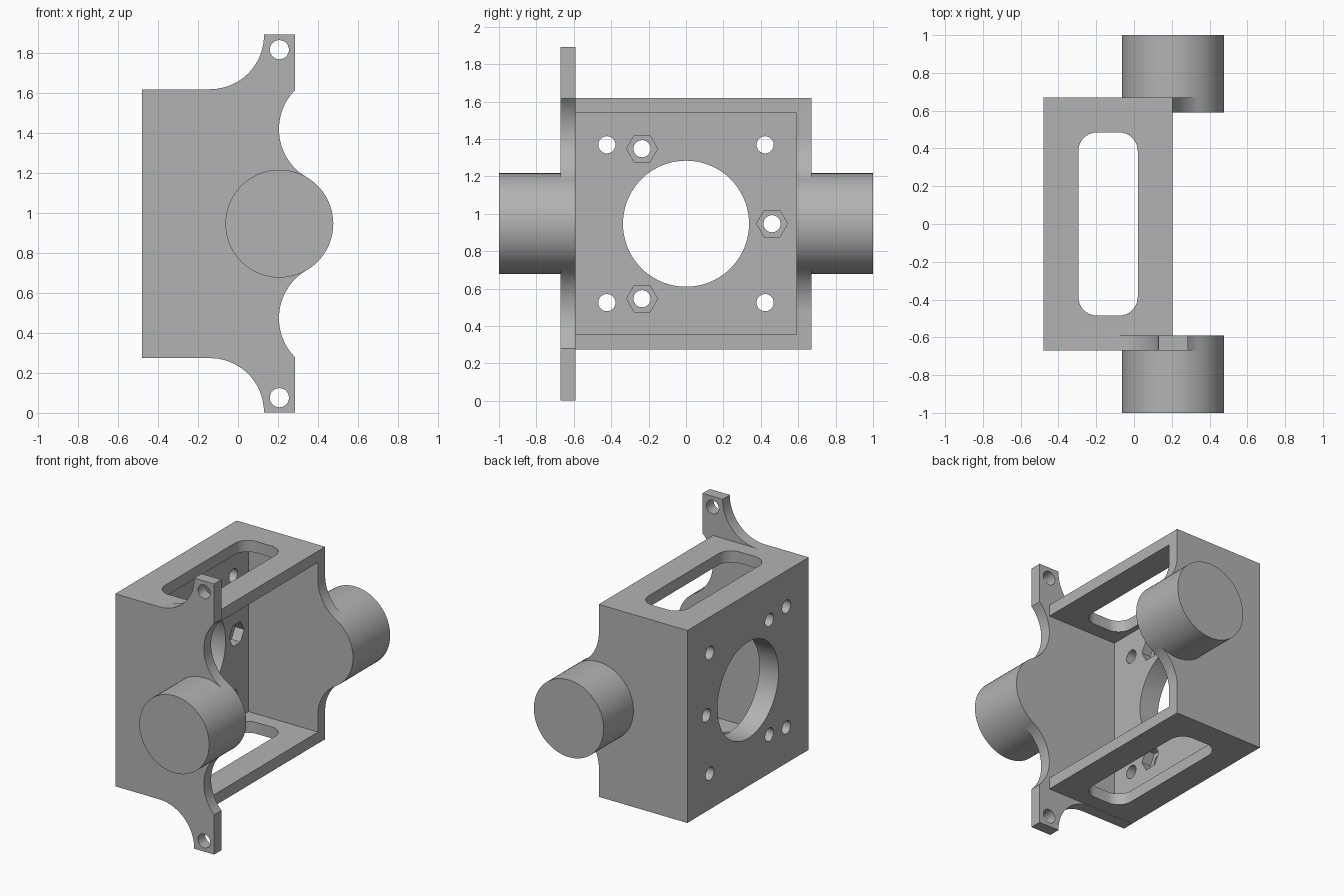
import bpy, bmesh
from math import sin, cos, pi, radians, atan2, hypot

if "Cube" in bpy.data.objects:
    bpy.data.objects.remove(bpy.data.objects["Cube"], do_unlink=True)

MID = 0.947              # height of the mirror plane
PIVOT_X, PIVOT_R = 0.207, 0.27
LEFT, RIGHT = -0.48, 0.205
BOTTOM, TOP = 0.275, 1.62
OUTER, INNER = 0.67, 0.59
WALL_X = -0.332          # inner face of the thick wall

grey = bpy.data.materials.new("plain_grey")
grey.use_nodes = True
colour = (0.45, 0.45, 0.45, 1)
grey.diffuse_color = colour
grey.node_tree.nodes["Principled BSDF"].inputs["Base Color"].default_value = colour


def arc(cx, cy, r, start, end, steps):
    angles = [start + (end - start) * i / steps for i in range(steps + 1)]
    return [(cx + r * cos(a), cy + r * sin(a)) for a in angles]


def circle(cx, cy, r, sides):
    return arc(cx, cy, r, 0, 2 * pi, sides)[:-1]


def rect(a0, a1, b0, b1):
    return [(a0, b0), (a1, b0), (a1, b1), (a0, b1)]


def prism(name, outline, axis, lo, hi):
    """Extrude a 2D outline along an axis; the outline uses the other two axes."""
    def place(p, d):
        return {"x": (d, p[0], p[1]), "y": (p[0], d, p[1]), "z": (p[0], p[1], d)}[axis]
    bm = bmesh.new()
    low = [bm.verts.new(place(p, lo)) for p in outline]
    high = [bm.verts.new(place(p, hi)) for p in outline]
    bm.faces.new(low)
    bm.faces.new(high)
    for i in range(len(low)):
        j = (i + 1) % len(low)
        bm.faces.new((low[i], low[j], high[j], high[i]))
    bmesh.ops.recalc_face_normals(bm, faces=bm.faces)
    mesh = bpy.data.meshes.new(name)
    bm.to_mesh(mesh)
    bm.free()
    mesh.materials.append(grey)
    obj = bpy.data.objects.new(name, mesh)
    bpy.context.collection.objects.link(obj)
    return obj


def combine(body, tool, operation):
    mod = body.modifiers.new("combine", "BOOLEAN")
    mod.operation, mod.solver, mod.object = operation, "EXACT", tool
    bpy.context.view_layer.update()
    graph = bpy.context.evaluated_depsgraph_get()
    result = bpy.data.meshes.new_from_object(body.evaluated_get(graph))
    body.modifiers.clear()
    body.data = result
    bpy.data.objects.remove(tool, do_unlink=True)


def mirrored(half):
    return half + [(x, 2 * MID - z) for x, z in reversed(half)]


# Side plate outlines: concave flare running tangent into the pivot
FLARE_R, FLARE_Z = 0.278, 1.42
flare_x = RIGHT + FLARE_R
to_pivot = pi + atan2(FLARE_Z - MID, flare_x - PIVOT_X)


def flare(start):
    return arc(flare_x, FLARE_Z, FLARE_R, start, to_pivot, 20)


back_half = [(LEFT, TOP), (RIGHT, TOP)] + flare(pi)
EAR_TOP, EAR_R = 1.893, 0.27
ear = arc(-0.14, TOP + EAR_R, EAR_R, -pi / 2, 0, 20)
front_half = [(LEFT, TOP)] + ear + [(0.13, EAR_TOP), (0.285, EAR_TOP)] + flare(radians(135.4))

# Open box
body = prism("bracket_body", rect(LEFT, RIGHT, BOTTOM, TOP), "y", -OUTER, OUTER)
combine(body, prism("cavity", rect(WALL_X, 0.6, 0.355, 1.54), "y", -INNER, INNER), "DIFFERENCE")

# Side plates and pivots
for name, half, side in (("front", front_half, -1), ("back", back_half, 1)):
    plate = prism(name + "_plate", mirrored(half), "y", side * INNER, side * OUTER)
    combine(body, plate, "UNION")
    pivot = prism(name + "_pivot", circle(PIVOT_X, MID, PIVOT_R, 72), "y", side * INNER, side)
    combine(body, pivot, "UNION")

# Rounded slot through top and bottom walls
slot = []
for x, y, a in ((-0.08, 0.385, 0), (-0.195, 0.385, 1), (-0.195, -0.385, 2), (-0.08, -0.385, 3)):
    slot += arc(x, y, 0.1, a * pi / 2, (a + 1) * pi / 2, 10)
combine(body, prism("slot_cutter", slot, "z", 0.1, 1.8), "DIFFERENCE")

# Large opening, screw holes and nut pockets in the thick wall
HOLE_R = 0.046
combine(body, prism("opening", circle(0, MID, 0.337, 80), "x", -0.6, -0.2), "DIFFERENCE")
nuts = [(-0.235, MID + 0.401), (-0.235, MID - 0.401), (0.46, MID)]
screws = [(y, MID + z) for y in (-0.423, 0.423) for z in (-0.422, 0.422)]
for y, z in nuts:
    combine(body, prism("nut_pocket", circle(y, z, 0.083, 6), "x", WALL_X - 0.07, -0.2), "DIFFERENCE")
for y, z in nuts + screws:
    combine(body, prism("screw_hole", circle(y, z, HOLE_R, 28), "x", -0.6, -0.2), "DIFFERENCE")

# Ear holes
for dz in (-0.871, 0.871):
    combine(body, prism("ear_hole", circle(PIVOT_X, MID + dz, 0.048, 28), "y", -0.8, -0.5), "DIFFERENCE")

bpy.ops.object.select_all(action="DESELECT")
body.select_set(True)
bpy.context.view_layer.objects.active = body
bpy.ops.object.shade_smooth_by_angle(angle=radians(30))
